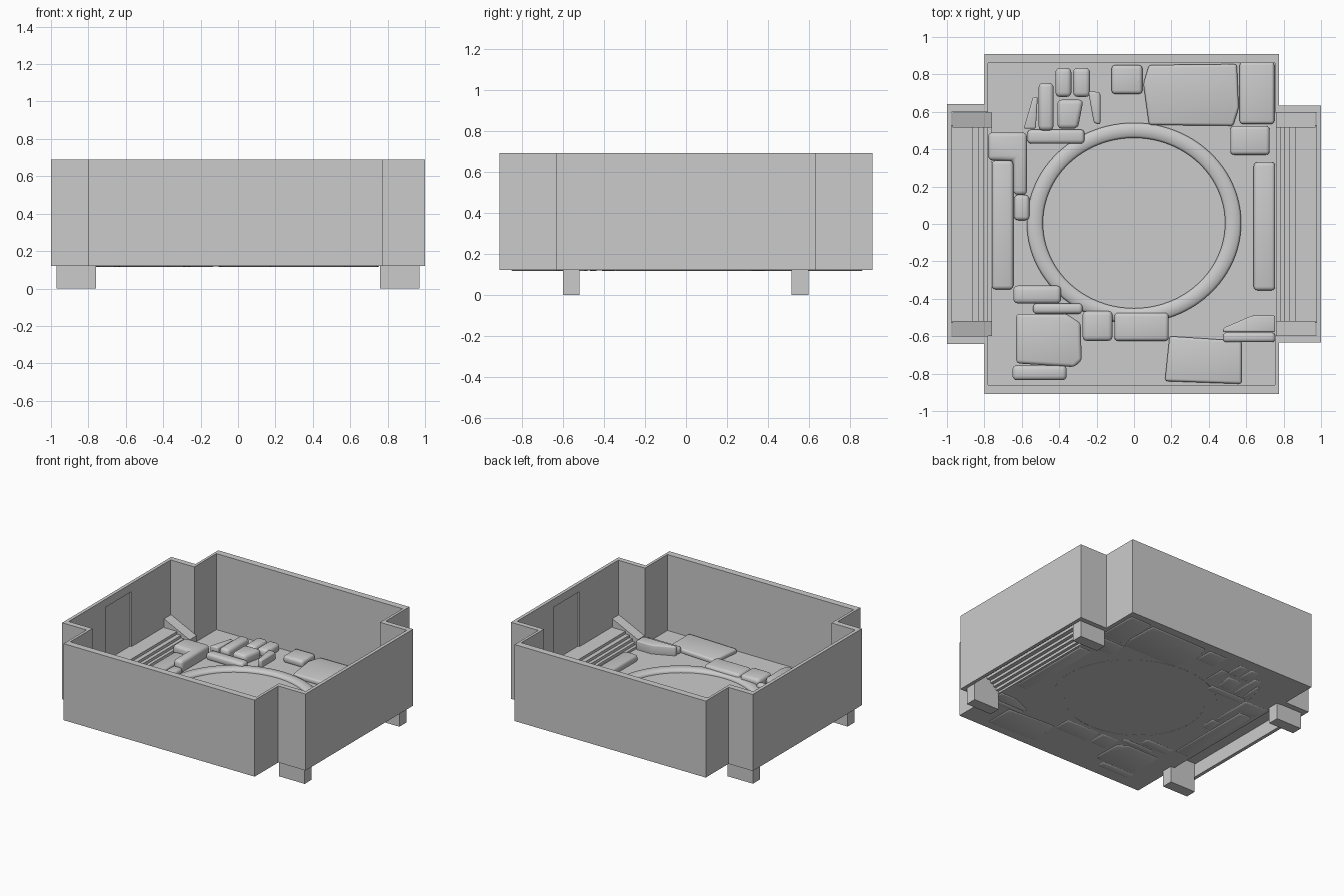
import bpy, bmesh, math

if "Cube" in bpy.data.objects:
    bpy.data.objects.remove(bpy.data.objects["Cube"])

FLOOR, TOP = 0.12, 0.69


def make_object(name, bm):
    bmesh.ops.recalc_face_normals(bm, faces=bm.faces)
    mesh = bpy.data.meshes.new(name)
    bm.to_mesh(mesh)
    bm.free()
    ob = bpy.data.objects.new(name, mesh)
    bpy.context.collection.objects.link(ob)
    return ob


def smooth(ob, angle=40):
    bpy.ops.object.select_all(action='DESELECT')
    ob.select_set(True)
    bpy.context.view_layer.objects.active = ob
    bpy.ops.object.shade_smooth_by_angle(angle=math.radians(angle))


def prism(bm, points, offset):
    """Closed polygon swept along an offset vector."""
    a = [bm.verts.new(p) for p in points]
    b = [bm.verts.new([p[i] + offset[i] for i in range(3)]) for p in points]
    bm.faces.new(a)
    bm.faces.new(b)
    for i in range(len(a)):
        j = (i + 1) % len(a)
        bm.faces.new((a[i], a[j], b[j], b[i]))


def box(name, x0, x1, y0, y1, z0, z1):
    bm = bmesh.new()
    prism(bm, [(x0, y0, z0), (x1, y0, z0), (x1, y1, z0), (x0, y1, z0)], (0, 0, z1 - z0))
    return make_object(name, bm)


def cross_plan(xl, xr, ym, al, ar, yl, yr):
    """Cross-shaped room outline: main hall plus two side alcoves."""
    return [(xl, -ym), (xr, -ym), (xr, -yr), (ar, -yr), (ar, yr), (xr, yr),
            (xr, ym), (xl, ym), (xl, yl), (al, yl), (al, -yl), (xl, -yl)]


# Room walls
outer = cross_plan(-0.80, 0.775, 0.91, -1, 1, 0.642, 0.633)
inner = cross_plan(-0.78, 0.755, 0.86, -0.975, 0.975, 0.60, 0.595)
bm = bmesh.new()
rings = [[bm.verts.new((x, y, z)) for x, y in plan]
         for plan, z in ((outer, FLOOR), (outer, TOP), (inner, TOP), (inner, FLOOR))]
for k in range(4):
    p, q = rings[k], rings[(k + 1) % 4]
    for i in range(12):
        j = (i + 1) % 12
        bm.faces.new((p[i], p[j], q[j], q[i]))
walls = make_object("walls", bm)

# Door recesses cut into both alcove end walls
for s in (-1, 1):
    xs = sorted((s * 0.95, s * 0.988))
    ys = sorted((s * 0.17, -s * 0.14))
    cutter = box("door_cutter", xs[0], xs[1], ys[0], ys[1], 0.22, 0.63)
    cutter.hide_render = True
    mod = walls.modifiers.new("door", 'BOOLEAN')
    mod.object, mod.operation, mod.solver = cutter, 'DIFFERENCE', 'EXACT'
    bpy.context.view_layer.objects.active = walls
    bpy.ops.object.modifier_apply(modifier=mod.name)
    bpy.data.objects.remove(cutter)

# Hall floor
box("floor", -0.79, 0.765, -0.87, 0.87, FLOOR, FLOOR + 0.004)

# Stairs with landing, and sloping side walls, in each alcove
steps = [0.862, 0.83, 0.805, 0.782, 0.76]
for s, side in ((-1, "left"), (1, "right")):
    profile, z = [(0.98, 0.22)], 0.22
    for x in steps:
        profile += [(x, z), (x, z - 0.02)]
        z -= 0.02
    bm = bmesh.new()
    rows = [[bm.verts.new((s * x, y, h)) for y in (-0.53, 0.53)] for x, h in profile]
    for a, b in zip(rows, rows[1:]):
        bm.faces.new((a[0], a[1], b[1], b[0]))
    make_object(side + "_stairs", bm)
    for y, end in ((-0.60, "front"), (0.515, "back")):
        bm = bmesh.new()
        prism(bm, [(s * x, y, h) for x, h in
                   ((0.97, 0), (0.76, 0), (0.76, 0.185), (0.97, 0.285))], (0, 0.082, 0))
        make_object(f"{side}_{end}_stair_wall", bm)

# Low rounded ring on the floor, slightly oval
bm = bmesh.new()
section = [(1.0, 0.119), (1.0, 0.135), (0.98, 0.145), (0.925, 0.149),
           (0.87, 0.145), (0.85, 0.135), (0.85, 0.119)]
n = 96
loops = [[bm.verts.new((0.573 * r * math.cos(math.tau * i / n),
                        0.005 + 0.536 * r * math.sin(math.tau * i / n), z))
          for r, z in section] for i in range(n)]
for i in range(n):
    a, b = loops[i], loops[(i + 1) % n]
    for k in range(len(section)):
        m = (k + 1) % len(section)
        bm.faces.new((a[k], b[k], b[m], a[m]))
smooth(make_object("floor_ring", bm), 50)


def stone(name, outline, top):
    """Flat slab with softly rounded edges, sunk a little into the floor."""
    bm = bmesh.new()
    base = 0.115
    prism(bm, [(x, y, base) for x, y in outline], (0, 0, top - base))
    bmesh.ops.recalc_face_normals(bm, faces=bm.faces)
    shortest = min(e.calc_length() for e in bm.edges)
    bmesh.ops.bevel(bm, geom=bm.edges[:], offset=min(0.024, 0.36 * shortest),
                    segments=3, profile=0.5, affect='EDGES', clamp_overlap=True)
    smooth(make_object(name, bm), 60)


# Rectangular stones: x0, x1, y0, y1, top
slabs = [
    (-0.76, -0.645, -0.35, 0.34, 0.17), (-0.64, -0.56, 0.02, 0.155, 0.17),
    (-0.57, -0.265, 0.43, 0.505, 0.17), (-0.51, -0.43, 0.50, 0.755, 0.20),
    (-0.42, -0.335, 0.68, 0.835, 0.18), (-0.325, -0.235, 0.68, 0.835, 0.18),
    (-0.12, 0.045, 0.695, 0.85, 0.17), (0.565, 0.75, 0.535, 0.865, 0.16),
    (0.515, 0.725, 0.37, 0.525, 0.17), (0.64, 0.755, -0.355, 0.33, 0.17),
    (0.475, 0.755, -0.632, -0.58, 0.17), (-0.105, 0.185, -0.625, -0.475, 0.17),
    (-0.275, -0.115, -0.625, -0.465, 0.18), (-0.645, -0.39, -0.425, -0.33, 0.18),
    (-0.54, -0.275, -0.48, -0.425, 0.17), (-0.65, -0.36, -0.835, -0.755, 0.18),
]
for i, (x0, x1, y0, y1, top) in enumerate(slabs):
    stone(f"slab_{i + 1}", [(x0, y0), (x1, y0), (x1, y1), (x0, y1)], top)

# Irregular stones
stone("corner_stone", [(-0.78, 0.34), (-0.645, 0.34), (-0.645, 0.155), (-0.572, 0.155),
                       (-0.572, 0.49), (-0.78, 0.49)], 0.21)
stone("big_back_slab", [(0.08, 0.53), (0.53, 0.525), (0.56, 0.62), (0.55, 0.855),
                        (0.08, 0.85), (0.05, 0.75)], 0.155)
stone("big_front_slab", [(0.165, -0.84), (0.575, -0.855), (0.575, -0.625),
                         (0.19, -0.60)], 0.155)
stone("chipped_slab", [(-0.63, -0.745), (-0.32, -0.765), (-0.28, -0.73), (-0.285, -0.53),
                       (-0.36, -0.48), (-0.63, -0.48)], 0.18)
stone("wedge_a", [(-0.59, 0.51), (-0.525, 0.51), (-0.515, 0.68), (-0.54, 0.68)], 0.19)
stone("wedge_b", [(-0.215, 0.54), (-0.18, 0.53), (-0.18, 0.705), (-0.245, 0.71)], 0.18)
stone("wedge_c", [(-0.41, 0.51), (-0.30, 0.51), (-0.27, 0.665), (-0.41, 0.665)], 0.19)
stone("wedge_d", [(0.475, -0.578), (0.755, -0.578), (0.755, -0.49), (0.63, -0.49),
                  (0.48, -0.555)], 0.19)
